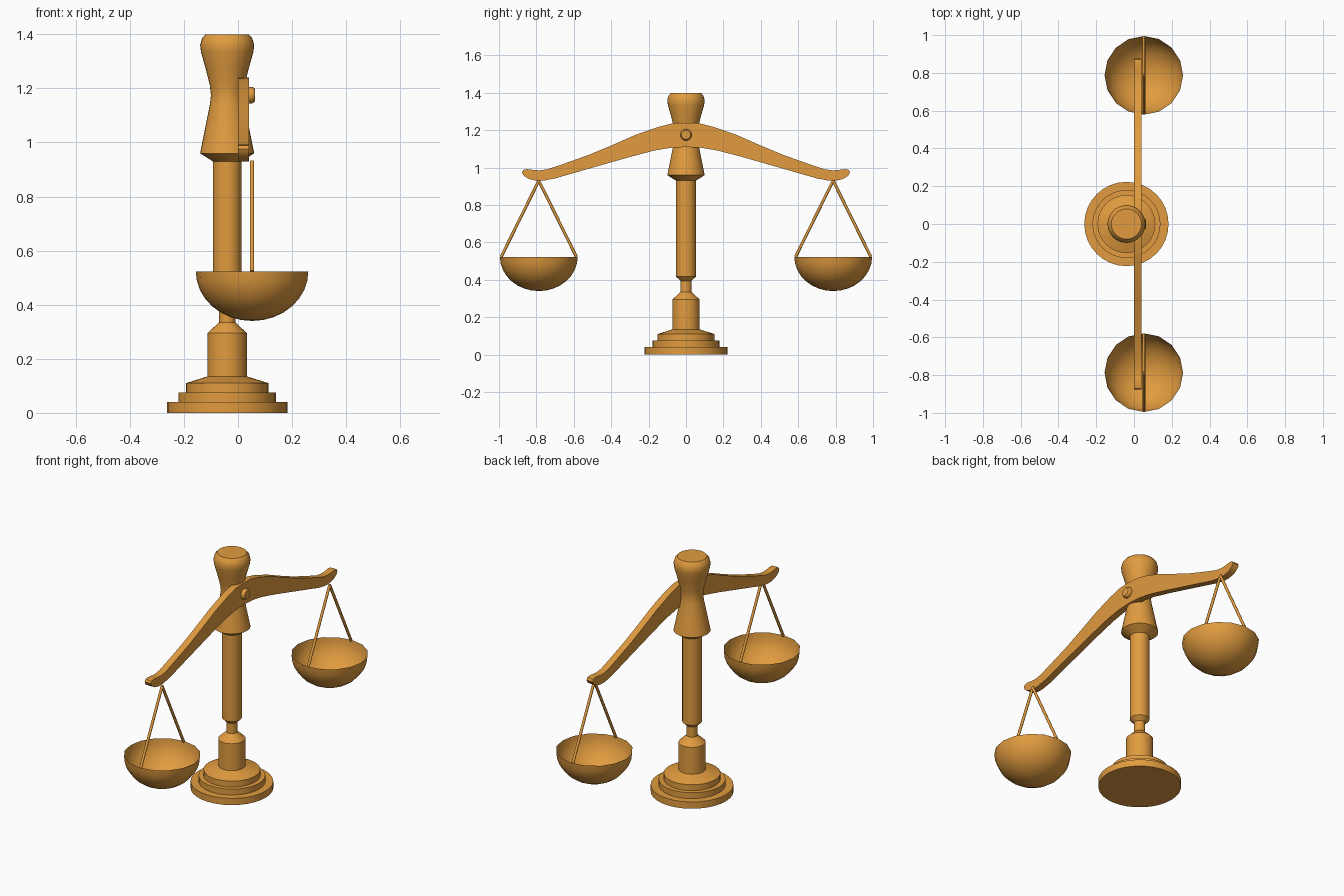
import bpy, bmesh, math
from mathutils import Vector

if "Cube" in bpy.data.objects:
    bpy.data.objects.remove(bpy.data.objects["Cube"])

wood = bpy.data.materials.new("warm_brass")
wood.diffuse_color = (0.75, 0.33, 0.05, 1)
wood.use_nodes = True
wood.node_tree.nodes["Principled BSDF"].inputs["Base Color"].default_value = wood.diffuse_color


def finish(bm, name, angle=30):
    bmesh.ops.remove_doubles(bm, verts=bm.verts, dist=1e-5)
    bmesh.ops.recalc_face_normals(bm, faces=bm.faces)
    mesh = bpy.data.meshes.new(name)
    bm.to_mesh(mesh)
    bm.free()
    mesh.materials.append(wood)
    obj = bpy.data.objects.new(name, mesh)
    bpy.context.collection.objects.link(obj)
    bpy.ops.object.select_all(action='DESELECT')
    obj.select_set(True)
    bpy.context.view_layer.objects.active = obj
    bpy.ops.object.shade_smooth_by_angle(angle=math.radians(angle))
    return obj


def lathe(name, profile, center, steps, axis='Z', angle=30):
    """Spin (radius, height) points about the given axis through center."""
    bm = bmesh.new()
    c = Vector(center)
    if axis == 'Z':
        pts, ax = [c + Vector((r, 0, h)) for r, h in profile], (0, 0, 1)
    else:
        pts, ax = [c + Vector((h, r, 0)) for r, h in profile], (1, 0, 0)
    vs = [bm.verts.new(p) for p in pts]
    es = [bm.edges.new(pair) for pair in zip(vs, vs[1:])]
    bmesh.ops.spin(bm, geom=vs + es, cent=c, axis=ax, angle=math.tau, steps=steps)
    return finish(bm, name, angle)


def rod(name, a, b, radius):
    a, b = Vector(a), Vector(b)
    bm = bmesh.new()
    bmesh.ops.create_cone(bm, cap_ends=True, segments=8, radius1=radius,
                          radius2=radius, depth=(b - a).length)
    rot = (b - a).to_track_quat('Z', 'Y').to_matrix()
    bmesh.ops.rotate(bm, verts=bm.verts, matrix=rot)
    bmesh.ops.translate(bm, verts=bm.verts, vec=(a + b) / 2)
    return finish(bm, name, 50)


# stepped base and foot
lathe("base", [(0, 0), (.223, 0), (.223, .04), (.18, .04), (.18, .075),
               (.153, .075), (.153, .11), (.073, .135), (.073, .295),
               (.03, .335), (.03, .36), (0, .36)], (-.04, 0, 0), 32, angle=15)

# narrow neck and main column
lathe("column", [(0, .33), (.03, .33), (.03, .395), (.053, .417), (.053, .96),
                 (0, .96)], (-.04, 0, 0), 32, angle=25)

# waisted head
lathe("column_head", [(0, .93), (.053, .93), (.1, .96), (.078, 1.07), (.064, 1.14),
                      (.06, 1.175), (.064, 1.21), (.08, 1.275), (.097, 1.335),
                      (.1, 1.36), (.093, 1.385), (.08, 1.4), (0, 1.4)],
      (-.04, 0, 0), 32)

# curved beam: half outline (y, z), mirrored and extruded in x
top = [(0, 1.24), (.07, 1.237), (.15, 1.217), (.27, 1.175), (.4, 1.118), (.52, 1.068),
       (.66, 1.018), (.74, .991), (.785, .985), (.82, .988), (.85, .992), (.87, .988)]
bottom = [(.877, .975), (.868, .957), (.84, .939), (.8, .93), (.76, .931), (.7, .942),
          (.6, .971), (.45, 1.014), (.3, 1.057), (.17, 1.091), (.08, 1.106), (0, 1.11)]
half = top + bottom
outline = half + [(-y, z) for y, z in half[-2:0:-1]]
bm = bmesh.new()
face = bm.faces.new([bm.verts.new((0, y, z)) for y, z in outline])
ext = bmesh.ops.extrude_face_region(bm, geom=[face])["geom"]
bmesh.ops.translate(bm, vec=(.04, 0, 0),
                    verts=[g for g in ext if isinstance(g, bmesh.types.BMVert)])
finish(bm, "beam", 40)

# pivot knob
lathe("pivot_knob", [(0, .02), (.03, .02), (.031, .05), (.029, .057), (.024, .062),
                     (0, .063)], (0, 0, 1.175), 20, axis='X')

# hanging pans: half-ellipsoid bowls with two rods each
PX, PY, RIM, R, DEPTH = .052, .787, .523, .208, .183
bowl = [(R * math.cos(t), -DEPTH * math.sin(t))
        for t in [i * math.pi / 16 for i in range(8)]] + [(0, -DEPTH)]
for side, label in ((1, "back"), (-1, "front")):
    y = side * PY
    lathe("pan_" + label, bowl, (PX, y, RIM), 16, angle=40)
    for s, n in ((1, "a"), (-1, "b")):
        rod(f"pan_rod_{label}_{n}", (PX, y, .93), (PX, y + s * (R - .007), RIM), .008)
